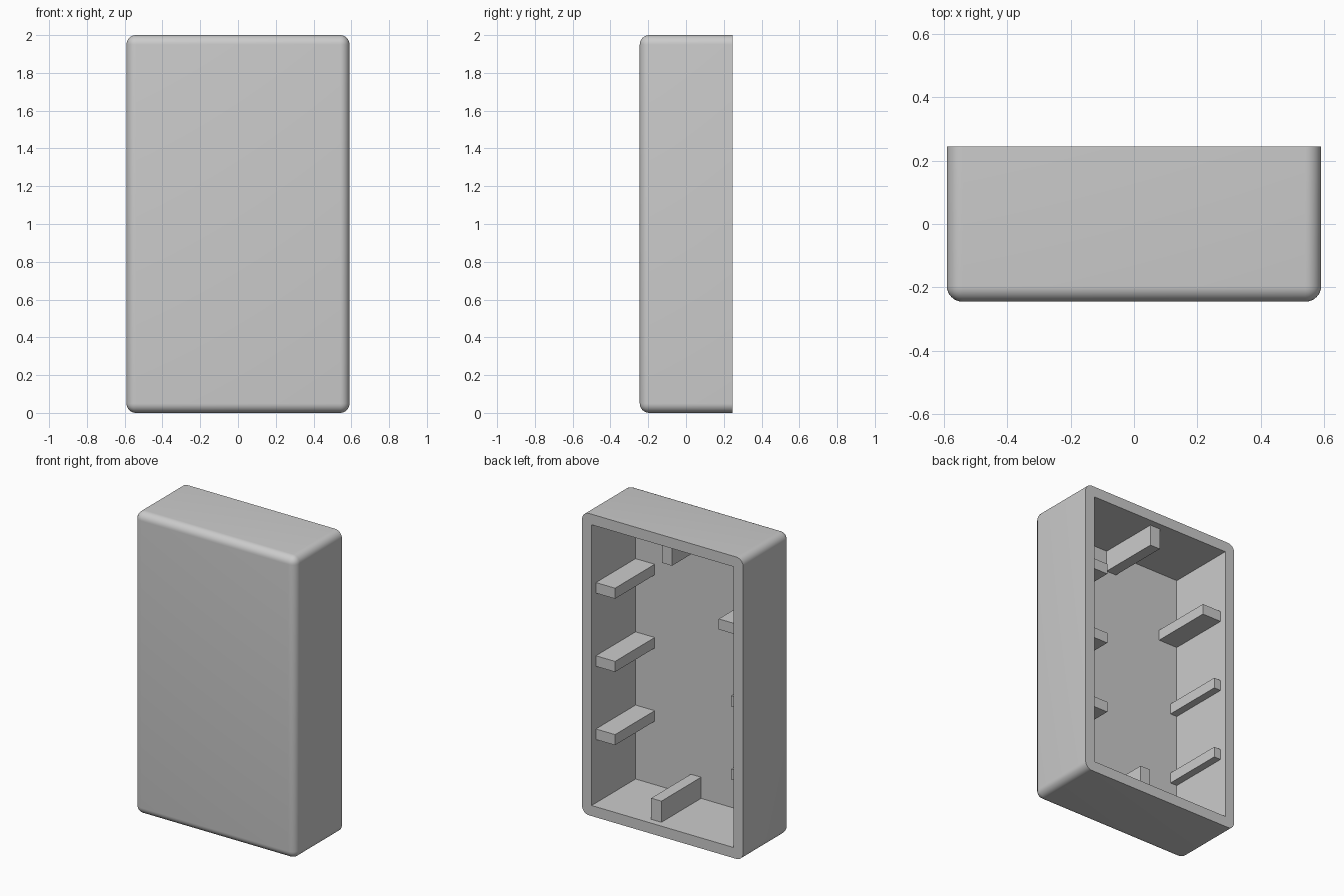
import bpy, bmesh, math
from mathutils import Matrix, Vector

if "Cube" in bpy.data.objects:
    bpy.data.objects.remove(bpy.data.objects["Cube"], do_unlink=True)

WIDTH, DEPTH, HEIGHT = 1.18, 0.49, 2.0
WALL, FRONT, RADIUS = 0.07, 0.03, 0.05
BACK = DEPTH / 2
INNER_X = WIDTH / 2 - WALL          # inner face of the side walls
INNER_Y = -DEPTH / 2 + FRONT        # inner face of the front panel
RIB_END = 0.2                       # ribs stop short of the open back
RIB = 0.07

grey = bpy.data.materials.new("plain_grey")
grey.use_nodes = True
colour = (0.6, 0.6, 0.6, 1)
grey.diffuse_color = colour
grey.node_tree.nodes["Principled BSDF"].inputs["Base Color"].default_value = colour


def add_box(bm, low, high):
    low, high = Vector(low), Vector(high)
    matrix = Matrix.Translation((low + high) / 2) @ Matrix.Diagonal((*(high - low), 1))
    return bmesh.ops.create_cube(bm, size=1, matrix=matrix)["verts"]


def finish(bm, name):
    mesh = bpy.data.meshes.new(name)
    bm.to_mesh(mesh)
    bm.free()
    obj = bpy.data.objects.new(name, mesh)
    obj.data.materials.append(grey)
    bpy.context.collection.objects.link(obj)
    return obj


def is_back(face):
    return all(abs(v.co.y - BACK) < 1e-4 for v in face.verts)


def rib(name, low, high):
    bm = bmesh.new()
    add_box(bm, low, high)
    return finish(bm, name)


# Rounded outer shell, sharp around the open back
bm = bmesh.new()
add_box(bm, (-WIDTH / 2, -BACK, 0), (WIDTH / 2, BACK, HEIGHT))
edges = [e for e in bm.edges if not all(v.co.y > BACK - 1e-4 for v in e.verts)]
bmesh.ops.bevel(bm, geom=edges, offset=RADIUS, segments=8, profile=0.5, affect="EDGES")

# Square-cornered pocket, facing inwards
pocket = add_box(bm, (-INNER_X, INNER_Y, WALL), (INNER_X, BACK, HEIGHT - WALL))
bmesh.ops.reverse_faces(bm, faces=list({f for v in pocket for f in v.link_faces}))

# Rim joining the shell to the pocket
bmesh.ops.delete(bm, geom=[f for f in bm.faces if is_back(f)], context="FACES_ONLY")
rim_edges = [e for e in bm.edges if e.is_boundary]
bmesh.ops.triangle_fill(bm, edges=rim_edges, use_beauty=True, normal=(0, 1, 0))
for face in bm.faces:
    if is_back(face) and face.normal.y < 0:
        face.normal_flip()
shell = finish(bm, "shell")
bpy.context.view_layer.objects.active = shell
shell.select_set(True)
bpy.ops.object.shade_smooth_by_angle(angle=math.radians(30))
shell.select_set(False)

# Side wall ribs: wide on the left, wide then narrow on the right
for i in range(3):
    top = 1.53 - 0.485 * i
    reach = 0.14 if i == 0 else 0.05
    rib(f"left_rib_{i + 1}", (INNER_X - 0.14, INNER_Y, top - RIB), (INNER_X, RIB_END, top))
    rib(f"right_rib_{i + 1}", (-INNER_X, INNER_Y, top - RIB), (reach - INNER_X, RIB_END, top))

# Upright ribs on the floor and ceiling
rib("floor_rib", (0.04, INNER_Y, WALL), (0.115, RIB_END, WALL + 0.14))
rib("ceiling_rib", (-0.037, INNER_Y, HEIGHT - WALL - 0.14), (0.037, RIB_END, HEIGHT - WALL))
